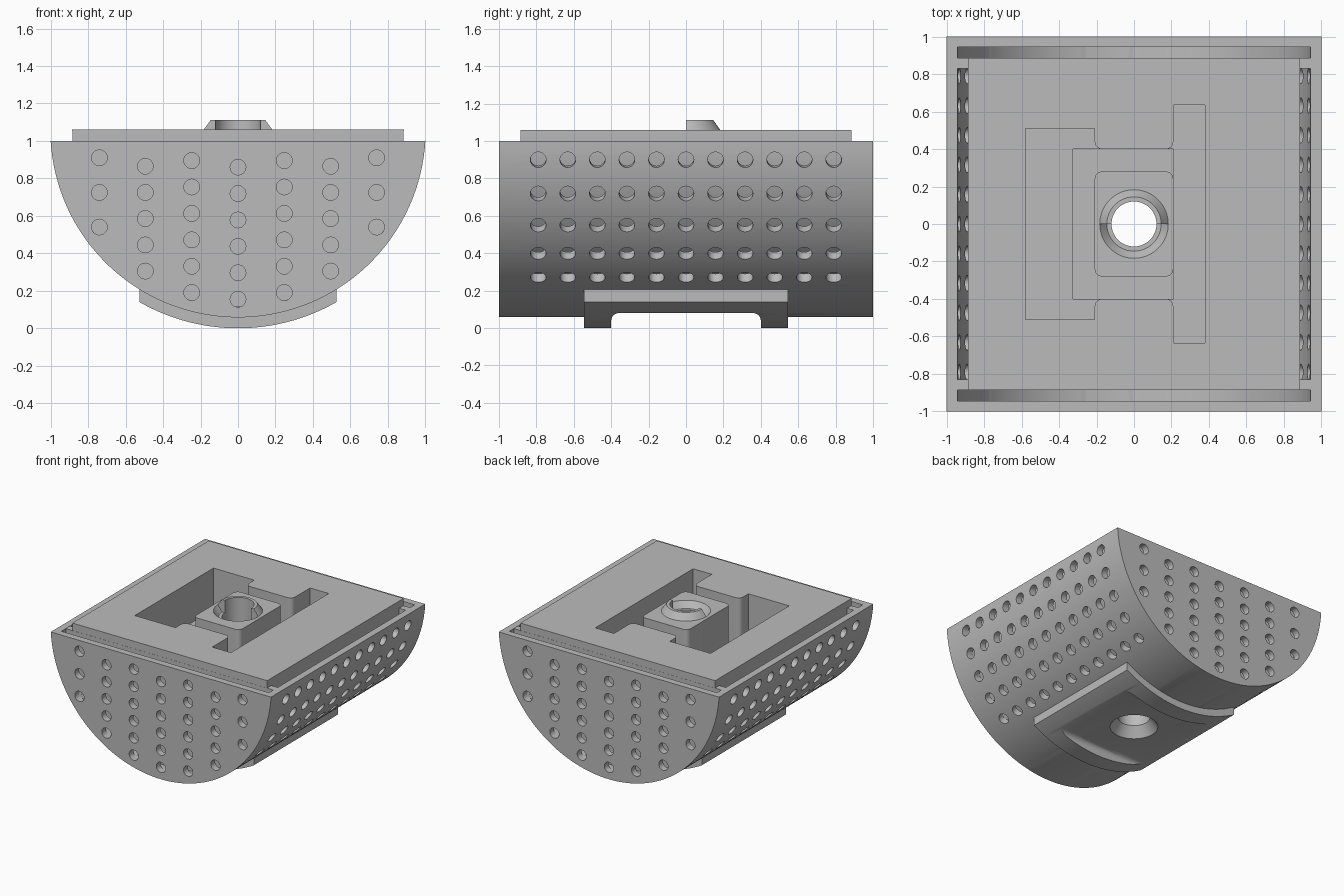
import bpy, bmesh, math
from mathutils import Matrix, Vector

if "Cube" in bpy.data.objects:
    bpy.data.objects.remove(bpy.data.objects["Cube"])

AXIS_Z = 1.06          # height of the axis shared by all curved shells
grey = bpy.data.materials.new("plain_grey")
grey.use_nodes = True
grey.diffuse_color = (0.5, 0.5, 0.5, 1)
grey.node_tree.nodes["Principled BSDF"].inputs["Base Color"].default_value = (0.5, 0.5, 0.5, 1)


def make(name, bm):
    bmesh.ops.recalc_face_normals(bm, faces=bm.faces)
    mesh = bpy.data.meshes.new(name)
    bm.to_mesh(mesh)
    bm.free()
    mesh.materials.append(grey)
    ob = bpy.data.objects.new(name, mesh)
    bpy.context.collection.objects.link(ob)
    return ob


def prism(name, pts, axis, lo, hi):
    """Extrude a 2D outline along an axis."""
    place = {"x": lambda a, b, t: (t, a, b),
             "y": lambda a, b, t: (a, t, b),
             "z": lambda a, b, t: (a, b, t)}[axis]
    bm = bmesh.new()
    face = bm.faces.new([bm.verts.new(place(a, b, lo)) for a, b in pts])
    ext = bmesh.ops.extrude_face_region(bm, geom=[face])
    move = Vector(place(0, 0, hi - lo))
    bmesh.ops.translate(bm, vec=move,
                        verts=[v for v in ext["geom"] if isinstance(v, bmesh.types.BMVert)])
    return make(name, bm)


def arc(r, half_angle, n=80):
    """Points on the underside of the shared circle, left to right."""
    return [(r * math.sin(t), AXIS_Z - r * math.cos(t))
            for t in (half_angle * (2 * i / n - 1) for i in range(n + 1))]


def bowl(r, top):
    return arc(r, math.acos((AXIS_Z - top) / r))


def rounded(corners, n=6):
    """Outline from (a, b, fillet radius) corners."""
    out = []
    for i, (a, b, r) in enumerate(corners):
        p = Vector((a, b))
        if not r:
            out.append(p)
            continue
        u = (Vector(corners[i - 1][:2]) - p).normalized() * r
        v = (Vector(corners[(i + 1) % len(corners)][:2]) - p).normalized() * r
        for k in range(n + 1):
            t = math.pi / 2 * k / n
            out.append(p + u * (1 - math.sin(t)) + v * (1 - math.cos(t)))
    return out


def box_outline(a0, a1, b0, b1, r=0):
    return rounded([(a0, b0, r), (a1, b0, r), (a1, b1, r), (a0, b1, r)])


def lathe(name, profile, half=0):
    """Turn a closed (radius, z) outline about the vertical; half keeps y of that sign."""
    n = 64
    bm = bmesh.new()
    rings = [[bm.verts.new((r * math.cos(2 * math.pi * i / n),
                            r * math.sin(2 * math.pi * i / n), z))
              for r, z in profile] for i in range(n)]
    m = len(profile)
    for i in range(n):
        a, b = rings[i], rings[(i + 1) % n]
        for j in range(m):
            k = (j + 1) % m
            if profile[j][0] or profile[k][0]:
                bm.faces.new((a[j], a[k], b[k], b[j]))
    bmesh.ops.remove_doubles(bm, verts=bm.verts, dist=1e-5)
    if half:
        cut = bmesh.ops.bisect_plane(bm, geom=bm.verts[:] + bm.edges[:] + bm.faces[:],
                                     plane_co=(0, 0, 0), plane_no=(0, half, 0),
                                     clear_inner=True)
        bmesh.ops.holes_fill(bm, edges=[e for e in bm.edges if e.is_boundary])
    return make(name, bm)


def cut(ob, *cutters):
    bpy.context.view_layer.objects.active = ob
    for c in cutters:
        mod = ob.modifiers.new("cut", "BOOLEAN")
        mod.operation, mod.solver, mod.object = "DIFFERENCE", "EXACT", c
        bpy.ops.object.modifier_apply(modifier=mod.name)


# Outer shell, pad, core, spacer ribs and the bore sleeve
shell = prism("outer_shell", bowl(1.002, 1.0), "y", -1, 1)
cavity = prism("cavity_cutter", bowl(0.945, 1.05) + [(0.945, 1.3), (-0.945, 1.3)], "y", -0.945, 0.945)
inner = arc(0.99, math.asin(0.525 / 0.99), 40)
pad = prism("bottom_pad", arc(1.06, math.asin(0.525 / 1.06), 40) + inner[::-1], "y", -0.545, 0.545)
core = prism("inner_core", bowl(0.885, AXIS_Z), "y", -0.885, 0.885)
ribs = [prism(n, bowl(0.947, 0.999), "y", s * 0.858 - 0.028, s * 0.858 + 0.028)
        for n, s in (("front_rib", -1), ("back_rib", 1))]
sleeve = prism("bore_sleeve", [(0.21 * math.cos(i * math.pi / 24), 0.21 * math.sin(i * math.pi / 24))
                               for i in range(48)], "z", 0.1, 0.22)

# Perforations: radial rows on the curved sides, columns on the flat ends
bm = bmesh.new()


def hole(matrix):
    bmesh.ops.create_cone(bm, cap_ends=True, segments=20, radius1=0.042, radius2=0.042,
                          depth=0.12, matrix=matrix)


for side in (-1, 1):
    for row in range(5):
        tilt = side * math.radians(80.8 - 10.7 * row)
        spin = Matrix.Rotation(-tilt, 4, "Y")
        for k in range(11):
            hole(Matrix.Translation((0, 0.158 * (k - 5), AXIS_Z)) @ spin
                 @ Matrix.Translation((0, 0, -0.975)))
columns = [(0, 0.155, 0.141, 6), (0.247, 0.19, 0.141, 6), (0.495, 0.305, 0.14, 5), (0.74, 0.54, 0.185, 3)]
for end in (-1, 1):
    for x, low, step, count in columns:
        for sx in ((-x, x) if x else (0,)):
            for k in range(count):
                hole(Matrix.Translation((sx, end * 0.98, low + k * step))
                     @ Matrix.Rotation(math.pi / 2, 4, "X"))
holes = make("hole_cutter", bm)

# Bottom recess with rounded inner corners, and the countersunk bore
recess = prism("recess_cutter", rounded([(-0.4, -0.2, 0), (0.4, -0.2, 0), (0.4, 0.08, 0.04),
                                         (-0.4, 0.08, 0.04)]), "x", -0.8, 0.8)
bore = lathe("bore_cutter", [(0, -0.1), (0.18, -0.1), (0.18, 0.08), (0.12, 0.16), (0.12, 1.3), (0, 1.3)])

# Pocket in the top: wide slot, narrow slot and the channels joining them
f = 0.04
upper = [(-0.58, 0.51, 0), (-0.21, 0.51, 0), (-0.21, 0.4, f), (0.21, 0.4, f),
         (0.21, 0.635, 0), (0.38, 0.635, 0)]
pocket = prism("pocket_cutter", rounded(upper + [(x, -y, r) for x, y, r in upper[::-1]]), "z", 0.72, 1.3)
deep = prism("deep_pocket_cutter", box_outline(-0.325, 0.21, -0.4, 0.4), "z", 0.5, 0.9)
# keep the deeper step inside the upper pocket
block = prism("centre_block", box_outline(-0.21, 0.21, -0.28, 0.28, f), "z", 0.45, AXIS_Z)

# Coupling around the bore: raised at the back, sunk at the front
collar = lathe("raised_half_collar", [(0.12, 1.04), (0.183, 1.04), (0.183, AXIS_Z), (0.145, 1.113), (0.12, 1.113)], 1)
sunk = lathe("collar_cutter", [(0, 1.01), (0.145, 1.01), (0.183, AXIS_Z), (0.183, 1.2), (0, 1.2)], -1)

cut(shell, cavity, holes, recess, bore)
cut(pad, recess, bore)
cut(core, pocket, deep, bore)
cut(sleeve, bore)
cut(block, bore, sunk)
for helper in (cavity, holes, recess, bore, pocket, deep, sunk):
    bpy.data.objects.remove(helper)

for ob in (shell, pad, core, sleeve, block, collar, *ribs):
    bpy.ops.object.select_all(action="DESELECT")
    ob.select_set(True)
    bpy.context.view_layer.objects.active = ob
    bpy.ops.object.shade_smooth_by_angle(angle=math.radians(30))
